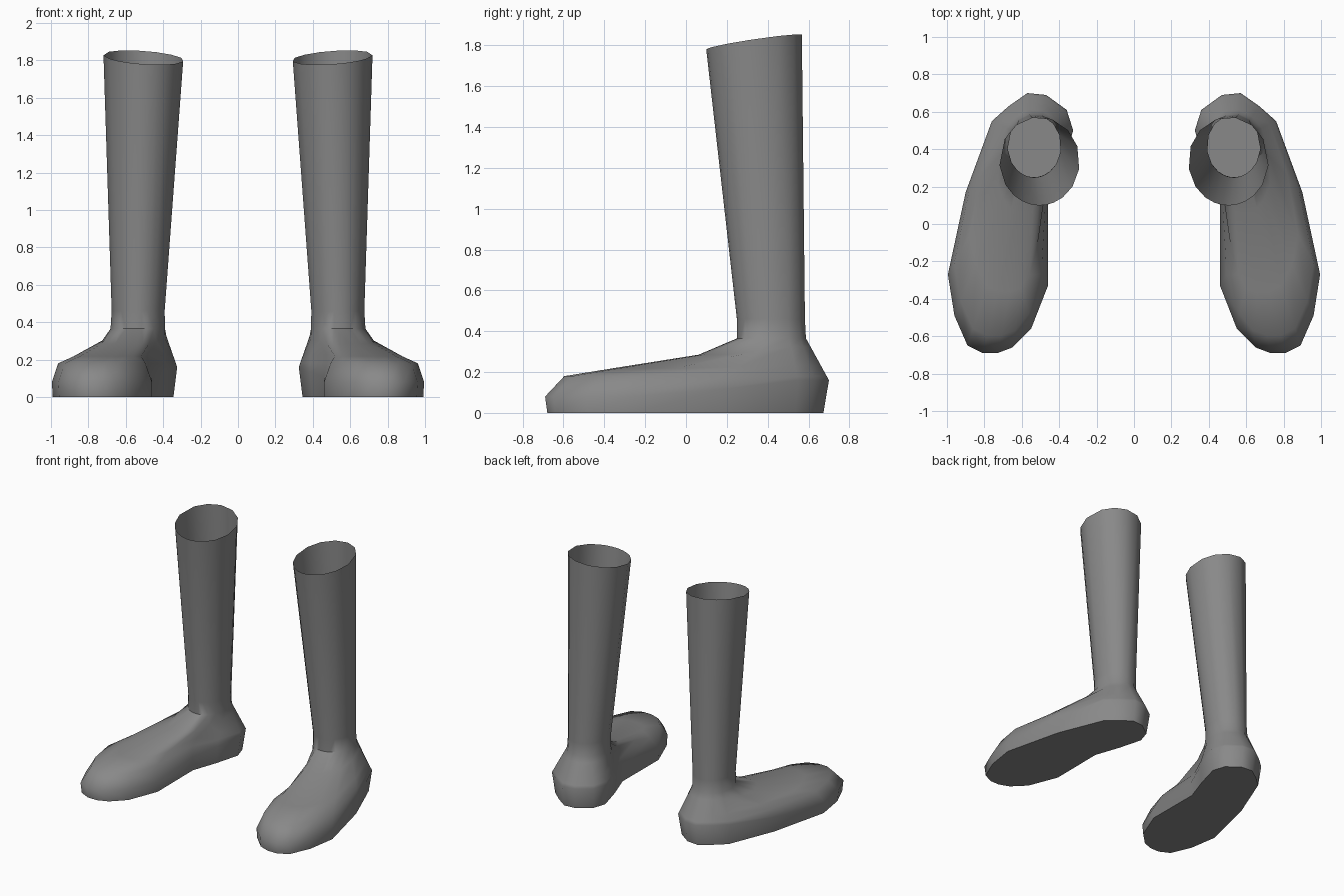
import bpy, bmesh, math
from mathutils import Vector

if "Cube" in bpy.data.objects:
    bpy.data.objects.remove(bpy.data.objects["Cube"])

# Foot outline: x, y, matching angle around the ankle (degrees), inward bow of the upper
OUTLINE = [
    (0.57, 0.70, 80, 0), (0.47, 0.69, 108, 0), (0.36, 0.61, 135, 0),
    (0.325, 0.50, 160, 0), (0.385, 0.30, 190, 0), (0.46, 0.10, 215, .03),
    (0.46, -0.33, 235, .06), (0.55, -0.56, 250, .03), (0.65, -0.66, 262, 0),
    (0.73, -0.69, 272, 0), (0.81, -0.69, 284, 0), (0.89, -0.65, 296, 0),
    (0.96, -0.49, 310, 0), (0.995, -0.27, 328, 0), (0.90, 0.17, 355, 0),
    (0.76, 0.55, 30, 0), (0.67, 0.63, 55, 0)]
# Upper: blend toward ankle, height along the instep, strength of the bow
UPPER = [(0, .08, 0), (.1, .18, .6), (.35, .218, 1), (.8, .285, .4), (1, .365, 0)]


def ellipse(angle, cx, cy, rx, ry):
    a = math.radians(angle)
    return Vector((cx + rx * math.cos(a), cy + ry * math.sin(a), 0))


def ankle(angle):
    return ellipse(angle, 0.535, 0.42, 0.147, 0.17)


def heel_weight(y):
    return min(1, max(0, (y + 0.1) / 0.6))


rings = []

# Sole edge, drawn in a little at the heel
rings.append([Vector((x, y, 0)).lerp(Vector((0.55, 0.4, 0)), .01 + .08 * heel_weight(y))
              for x, y, a, b in OUTLINE])

# Foot upper, from the widest line to the ankle
for t, height, bow in UPPER:
    ring = []
    for x, y, a, b in OUTLINE:
        p = Vector((x, y, 0)).lerp(ankle(a), t)
        w = heel_weight(y)
        p.x += b * bow
        p.z = height * (1 - w) + (.16 + .205 * t) * w
        ring.append(p)
    rings.append(ring)

# Shaft, ending in a slanted open rim
rings.append([ellipse(a, 0.533, 0.417, 0.143, 0.168) + Vector((0, 0, .46))
              for x, y, a, b in OUTLINE])
rim = []
for x, y, a, b in OUTLINE:
    p = ellipse(a, 0.505, 0.335, 0.215, 0.236)
    p.z = 1.815 + .15 * (p.y - .335) + .07 * (p.x - .505)
    rim.append(p)
rings.append(rim)

# Join the rings
bm = bmesh.new()
loops = [[bm.verts.new(p) for p in ring] for ring in rings]
bm.faces.new(loops[0][::-1])
n = len(OUTLINE)
for low, high in zip(loops, loops[1:]):
    for i in range(n):
        j = (i + 1) % n
        bm.faces.new((low[i], low[j], high[j], high[i]))
mesh = bpy.data.meshes.new("boots")
bm.to_mesh(mesh)
bm.free()

grey = bpy.data.materials.new("grey rubber")
grey.diffuse_color = (0.25, 0.25, 0.25, 1)
grey.use_nodes = True
grey.node_tree.nodes["Principled BSDF"].inputs["Base Color"].default_value = grey.diffuse_color
mesh.materials.append(grey)
boots = bpy.data.objects.new("boots", mesh)
bpy.context.collection.objects.link(boots)
bpy.context.view_layer.objects.active = boots
boots.select_set(True)
bpy.ops.object.shade_smooth_by_angle(angle=math.radians(60))

# Second boot
mirror = boots.modifiers.new("pair", 'MIRROR')
mirror.use_axis[0] = True
mirror.use_mirror_merge = False
